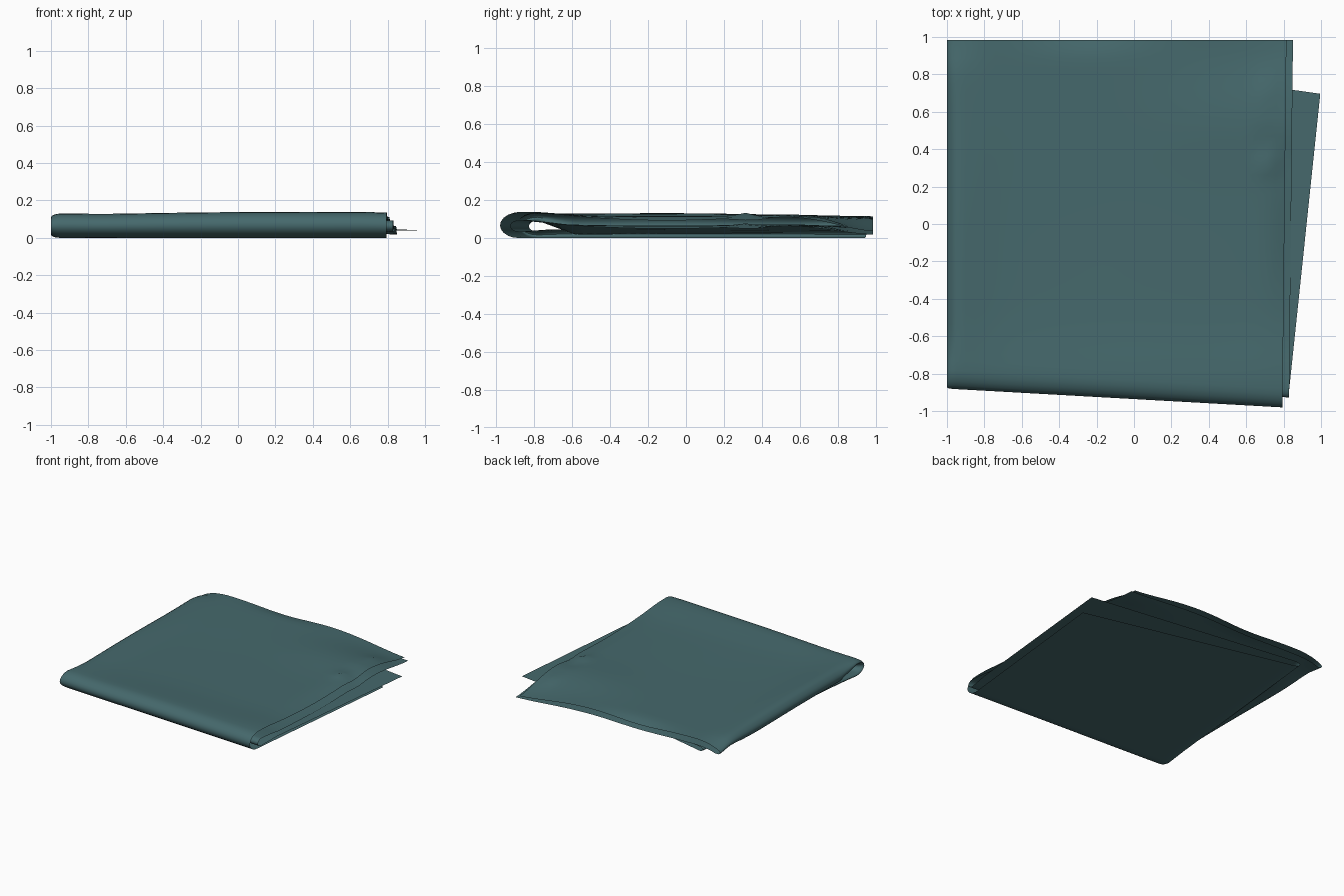
import bpy, bmesh, math
from math import sin, cos, pi, exp

if "Cube" in bpy.data.objects:
    bpy.data.objects.remove(bpy.data.objects["Cube"])

MID = 0.065                      # height of the plane between upper and lower halves
TILT = math.radians(6.0)         # lower half swings out because the front fold is slanted


def front(x):
    """Slanted front fold line."""
    return -0.88 - 0.056 * (x + 1)


def lerp(a, b, t):
    return a + (b - a) * t


def bell(x, y, cx, cy, sx, sy, h):
    return h * exp(-((x - cx) / sx) ** 2 - ((y - cy) / sy) ** 2)


# Soft swells, drooping edges and small crumples of the upper face
SWELLS = [(-0.95, -0.1, 0.16, 0.7, 0.016), (0.1, -0.86, 1.1, 0.24, 0.022),
          (0.45, 0.55, 0.35, 0.25, 0.012), (0.72, -0.8, 0.25, 0.2, 0.006),
          (0.84, -0.1, 0.09, 0.45, -0.03), (0.84, 0.35, 0.10, 0.10, -0.02),
          (0.70, 0.31, 0.05, 0.05, 0.018), (0.70, 0.45, 0.05, 0.05, -0.010),
          (0.70, 0.72, 0.05, 0.08, 0.012), (0.90, 1.02, 0.50, 0.30, -0.085),
          (-0.28, 1.0, 0.30, 0.06, -0.025), (-1.0, 1.0, 0.10, 0.12, -0.04),
          (-0.3, 0.1, 0.5, 0.5, -0.006)]


def swell(x, y):
    return sum(bell(x, y, *s) for s in SWELLS)


# Cross-section (x, distance from mid plane, 0 outer .. 1 inner layer)
N = 36
section = [(lerp(0.795, -0.95, i / N), 0.058, 0.0) for i in range(N)]
section += [(-0.95 - 0.05 * sin(a), 0.0415 + 0.0165 * cos(a), a / pi)
            for a in [pi * k / 8 for k in range(9)]]
section += [(lerp(-0.95, 0.83, i / N), 0.025, 1.0) for i in range(1, N + 1)]

# Lengthwise stations: upper half, front roll, lower half
V, A = 36, 10
stations = [("top", i / V) for i in range(V)]
stations += [("roll", i / A) for i in range(A + 1)]
stations += [("base", i / V) for i in range(1, V + 1)]


def cloth_point(x, r, inner, part, t):
    yl = front(x) + 0.10
    share = lerp(1, 0.6, inner)
    if part == "top":
        y = lerp(0.985, yl, t)
        # inner layers close up behind the hollow front roll
        close = min(1, (1 - t) * 9)
        z = MID + r - 0.016 * inner * close + swell(x, y) * share
        # the left fold hangs down over the lower half
        if x < -0.65:
            hang = min(1, (-0.65 - x) / 0.28)
            corner = bell(x, y, -0.8, 1, 0.4, 0.3, 1)
            z -= 0.055 * inner * hang * close * (1 - corner)
        return (x + 0.02 * (1 - t) * (x > -0.9), y, max(z, 0.006 + 0.01 * (1 - inner)))
    if part == "roll":
        a = pi * t
        lift = swell(x, yl) * share * (1 + cos(a)) / 2
        depth = 0.10 * (1 - 0.55 * inner ** 3)
        return (x, yl - depth * sin(a), MID + r * cos(a) + lift)
    right = (x + 1) / 1.8
    d = t * lerp(1.74, lerp(1.42, 1.59, inner), right)
    z = MID - r + 0.014 * inner * min(1, t * 9) * (1 - 0.6 * t)
    return (x + d * sin(TILT), yl + d * cos(TILT), z)


# Folded cloth sheet
bm = bmesh.new()
rows = [[bm.verts.new(cloth_point(x, r, inner, part, t)) for x, r, inner in section]
        for part, t in stations]
for a, b in zip(rows, rows[1:]):
    for i in range(len(section) - 1):
        bm.faces.new((a[i], a[i + 1], b[i + 1], b[i]))
low = min(v.co.z for v in bm.verts)
for v in bm.verts:
    v.co.z -= low
bm.normal_update()
# outer side of the top layer should face up
bm.faces.ensure_lookup_table()
if bm.faces[5].normal.z < 0:
    bmesh.ops.reverse_faces(bm, faces=bm.faces)
mesh = bpy.data.meshes.new("folded_cloth")
bm.to_mesh(mesh)
bm.free()
cloth = bpy.data.objects.new("folded_cloth", mesh)
bpy.context.collection.objects.link(cloth)

# Teal fabric
fabric = bpy.data.materials.new("teal_fabric")
fabric.diffuse_color = (0.06, 0.14, 0.15, 1)
fabric.use_nodes = True
fabric.node_tree.nodes["Principled BSDF"].inputs["Base Color"].default_value = fabric.diffuse_color
mesh.materials.append(fabric)

bpy.context.view_layer.objects.active = cloth
cloth.select_set(True)
bpy.ops.object.shade_smooth_by_angle(angle=math.radians(50))
